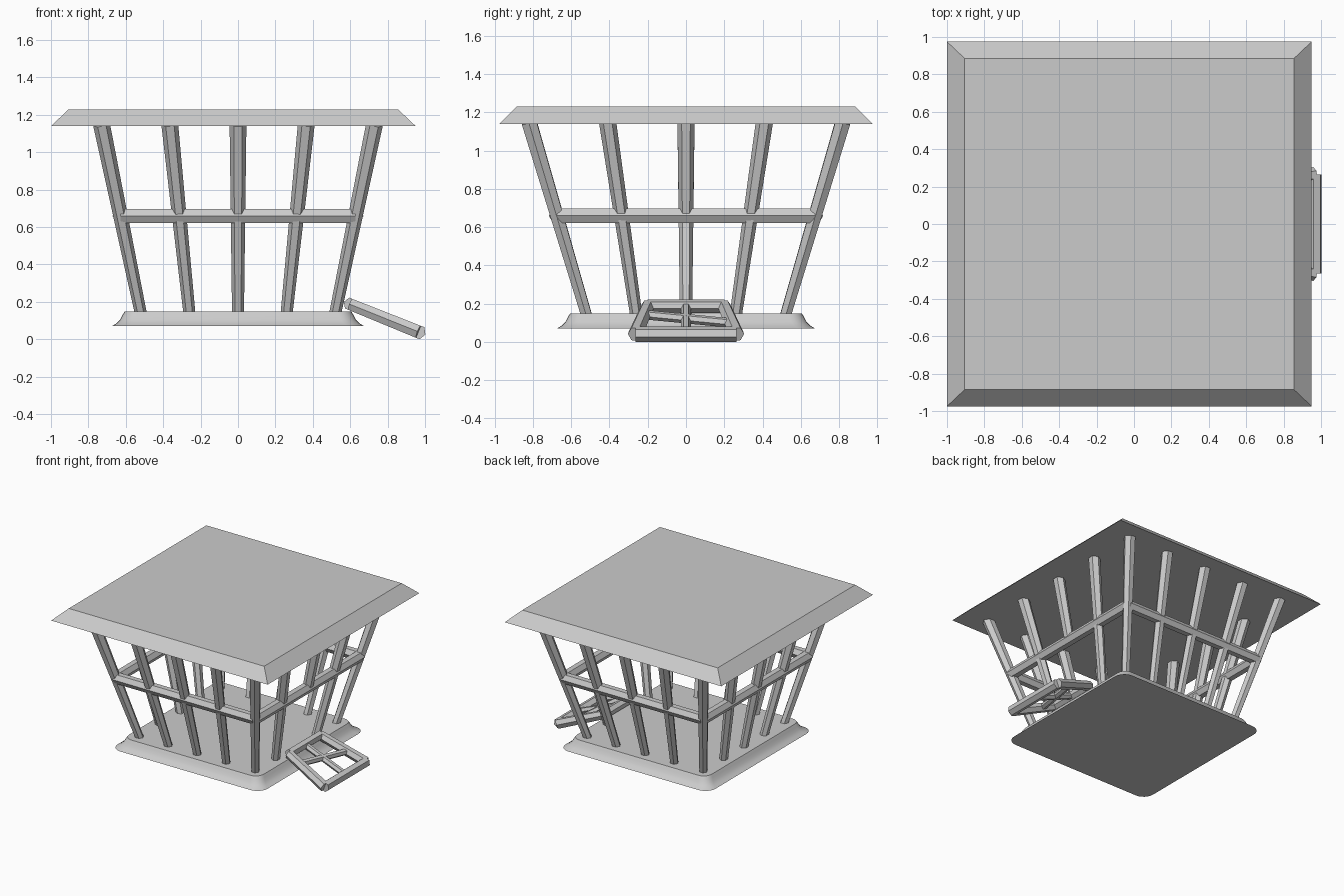
import bpy, bmesh, math
from mathutils import Vector

old = bpy.data.objects.get("Cube")
if old:
    bpy.data.objects.remove(old, do_unlink=True)

grey = bpy.data.materials.new("plain grey")
grey.use_nodes = True
COLOUR = (0.6, 0.6, 0.6, 1)
grey.diffuse_color = COLOUR
grey.node_tree.nodes["Principled BSDF"].inputs["Base Color"].default_value = COLOUR


def loft(name, rings, smooth=False):
    """Skin a list of equal rings and cap both ends."""
    bm = bmesh.new()
    loops = [[bm.verts.new(p) for p in ring] for ring in rings]
    n = len(loops[0])
    for a, b in zip(loops, loops[1:]):
        for i in range(n):
            j = (i + 1) % n
            bm.faces.new((a[i], a[j], b[j], b[i]))
    bm.faces.new(loops[0][::-1])
    bm.faces.new(loops[-1])
    bmesh.ops.recalc_face_normals(bm, faces=bm.faces)
    mesh = bpy.data.meshes.new(name)
    bm.to_mesh(mesh)
    bm.free()
    mesh.materials.append(grey)
    obj = bpy.data.objects.new(name, mesh)
    bpy.context.collection.objects.link(obj)
    if smooth:
        bpy.ops.object.select_all(action='DESELECT')
        obj.select_set(True)
        bpy.context.view_layer.objects.active = obj
        bpy.ops.object.shade_smooth_by_angle(angle=math.radians(35))
    return obj


def hex_bar(name, p0, p1, r0, r1, outward, turn=0.0):
    """Tapered six-sided bar; turn 0 points an edge outward, 30 a flat."""
    p0, p1 = Vector(p0), Vector(p1)
    axis = (p1 - p0).normalized()
    out = Vector(outward)
    u = (out - axis * out.dot(axis)).normalized()
    v = axis.cross(u)
    angles = [math.radians(turn + 60 * k) for k in range(6)]
    return loft(name, [[p + (u * math.cos(a) + v * math.sin(a)) * r for a in angles]
                       for p, r in ((p0, r0), (p1, r1))])


def rounded_square(half, radius, z):
    ring = []
    for q in range(4):
        for k in range(7):
            a = math.radians(90 * q + 15 * k)
            mid = math.radians(90 * q + 45)
            c = (half - radius) * math.sqrt(2)
            ring.append((c * math.cos(mid) + radius * math.cos(a),
                         c * math.sin(mid) + radius * math.sin(a), z))
    return ring


def rectangle(cx, hx, hy, z):
    return [(cx + sx * hx, sy * hy, z) for sx, sy in ((-1, -1), (1, -1), (1, 1), (-1, 1))]


# Flared floor slab and sloped roof slab
loft("floor_base", [rounded_square(h, r, z) for h, r, z in
                    ((0.675, 0.09, 0.07), (0.65, 0.085, 0.085), (0.63, 0.08, 0.105),
                     (0.617, 0.075, 0.13), (0.605, 0.07, 0.15))], smooth=True)
loft("roof", [rectangle(-0.025, 0.975, 0.975, 1.14), rectangle(-0.025, 0.88, 0.885, 1.23)])

# Leaning cage bars, five along every side
Z0, Z1, RAIL = 0.14, 1.15, 0.66


def cage_point(i, j, z):
    t = (z - Z0) / (Z1 - Z0)
    return Vector((i / 2 * (0.52 + 0.21 * t), j / 2 * (0.52 + 0.30 * t), z))


for i in range(-2, 3):
    for j in range(-2, 3):
        if max(abs(i), abs(j)) < 2:
            continue
        out = (0, j, 0) if abs(j) == 2 else (i, 0, 0)
        doorway = (i, j) == (2, 0)
        start = RAIL if doorway else Z0
        hex_bar("lintel_bar" if doorway else "cage_bar",
                cage_point(i, j, start), cage_point(i, j, Z1),
                0.038 if doorway else 0.032, 0.045, out, 30)

# Horizontal rails around the middle
for s in (-1, 1):
    hex_bar("cross_rail", cage_point(-2, 2 * s, RAIL), cage_point(2, 2 * s, RAIL),
            0.043, 0.043, (0, s, 0))
    hex_bar("side_rail", cage_point(2 * s, -2, RAIL), cage_point(2 * s, 2, RAIL),
            0.043, 0.043, (s, 0, 0))


# Fallen door, hinged on the left side
def door_point(t, side):
    return Vector((0.60 + 0.365 * t, side * (0.20 + 0.065 * t), 0.187 - 0.147 * t))


normal = (0.37, 0, 0.93)
for s in (-1, 1):
    hex_bar("door_stile", door_point(0, s), door_point(1, s), 0.036, 0.04, normal, 30)
for t, r in ((0, 0.036), (1, 0.04)):
    hex_bar("door_end", door_point(t, -1), door_point(t, 1), r, r, normal, 30)
hex_bar("door_centre_bar", door_point(0, 0), door_point(1, 0), 0.025, 0.025, normal, 30)
hex_bar("door_cross_bar", door_point(0.3, -1), door_point(0.6, 1), 0.025, 0.025, normal, 30)
